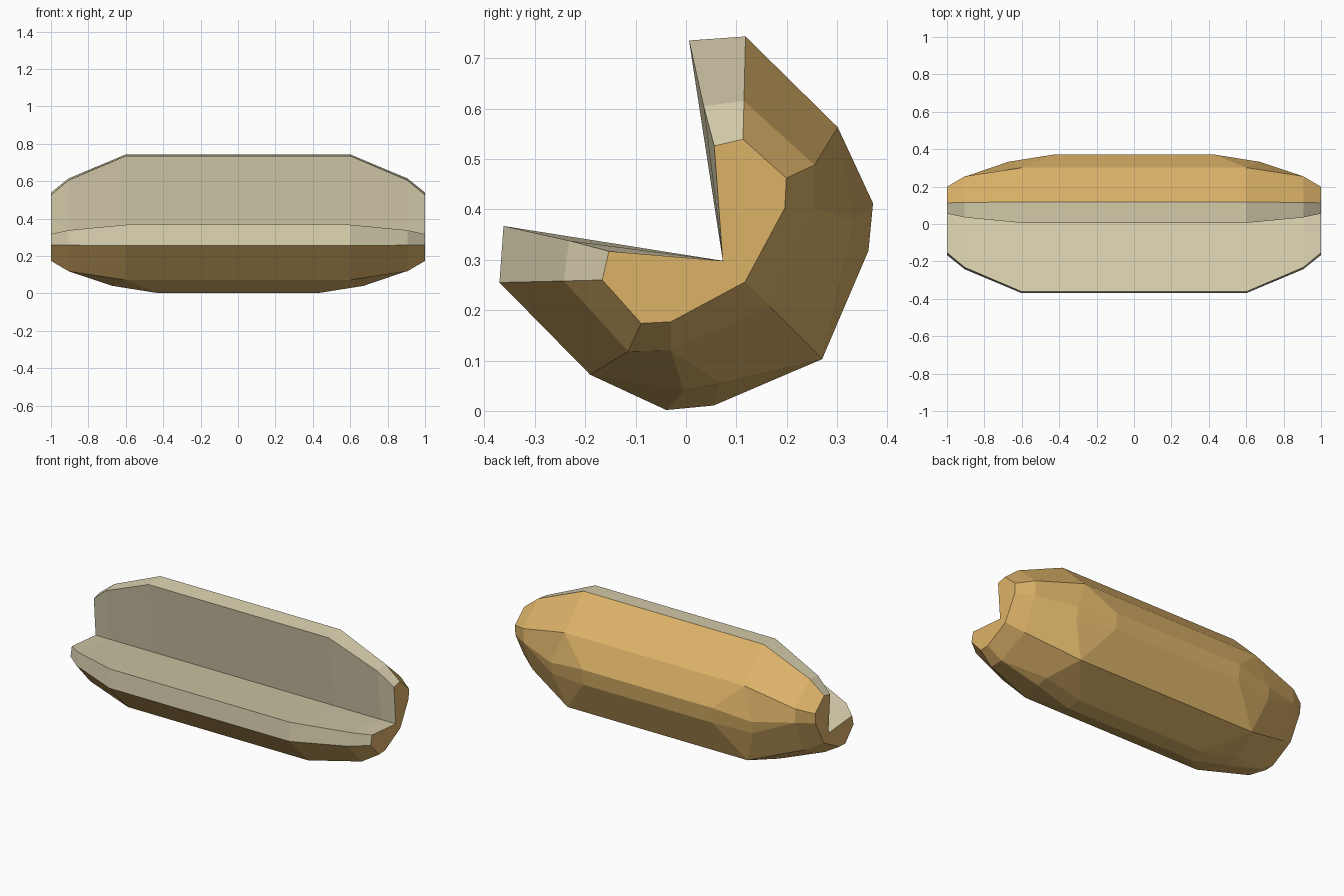
import bpy, bmesh
from mathutils import Vector

if "Cube" in bpy.data.objects:
    bpy.data.objects.remove(bpy.data.objects["Cube"])

def material(name, rgb):
    m = bpy.data.materials.new(name)
    m.diffuse_color = (*rgb, 1)
    m.use_nodes = True
    m.node_tree.nodes["Principled BSDF"].inputs["Base Color"].default_value = m.diffuse_color
    return m

# Lower half of the bun: each row runs along x from the middle to the end,
# four (x, y, z) stations per row
inner_rim = [(.60, -.362, .367), (.60, -.362, .367), (.905, -.232, .338), (1, -.153, .317)]
outer_rim = [(.60, -.370, .255), (.60, -.370, .255), (.905, -.242, .258), (1, -.166, .260)]
side      = [(.60, -.190, .072), (.60, -.190, .072), (.905, -.115, .118), (1, -.089, .174)]
under     = [(.43, -.039, .002), (.67, -.004, .040), (.905, -.030, .120), (1, -.030, .177)]
belly     = [(.43, .055, .011), (.67, .069, .055), (.905, -.030, .120), (1, -.030, .177)]
spine     = [(.60, .270, .103), (.60, .270, .103), (.905, .166, .207), (1, .117, .256)]
hinge     = [(.60, .073, .298), (.60, .073, .298), (.905, .073, .298), (1, .073, .298)]

# Upper half is the lower half mirrored across the 45 degree fold plane
FOLD = 0.373
def fold(row):
    return [(x, FOLD - z, FOLD - y) for x, y, z in row]

lower = [inner_rim, outer_rim, side, under, belly]
rows = lower + [spine] + [fold(r) for r in reversed(lower)] + [hinge]
n = len(rows)
CRUMB_STRIPS = {0, n - 3, n - 2, n - 1}    # cut rims and inside faces

bm = bmesh.new()
grid = []
for row in rows:
    pts = [(-x, y, z) for x, y, z in reversed(row)] + row
    grid.append([bm.verts.new(Vector(p)) for p in pts])

# Skin along the length
for i in range(n):
    a, b = grid[i], grid[(i + 1) % n]
    for j in range(len(a) - 1):
        f = bm.faces.new((a[j], a[j + 1], b[j + 1], b[j]))
        f.material_index = 1 if i in CRUMB_STRIPS else 0

# Merge repeated stations, then close the flat crust ends
bmesh.ops.remove_doubles(bm, verts=bm.verts, dist=0.001)
open_edges = [e for e in bm.edges if e.is_boundary]
caps = bmesh.ops.holes_fill(bm, edges=open_edges, sides=0)["faces"]
for f in caps:
    f.material_index = 0
bmesh.ops.triangulate(bm, faces=caps)
bmesh.ops.recalc_face_normals(bm, faces=bm.faces)

mesh = bpy.data.meshes.new("bread_bun")
bm.to_mesh(mesh)
bm.free()
mesh.materials.append(material("golden crust", (.72, .45, .14)))
mesh.materials.append(material("cream crumb", (.70, .64, .43)))
bun = bpy.data.objects.new("bread_bun", mesh)
bpy.context.collection.objects.link(bun)
